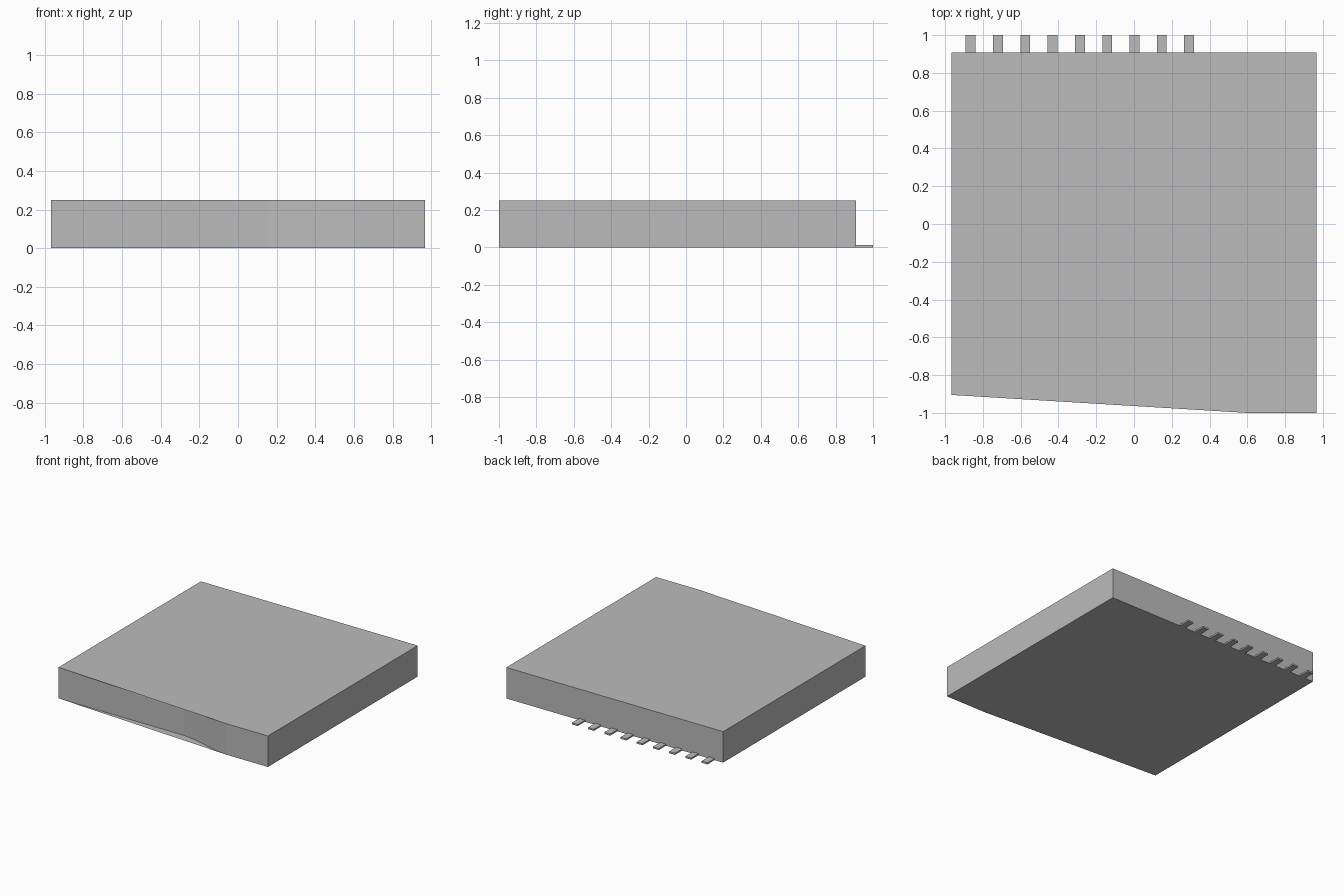
import bpy, bmesh

cube = bpy.data.objects.get("Cube")
if cube:
    bpy.data.objects.remove(cube, do_unlink=True)

HEIGHT = 0.25
BACK, SIDE = 0.908, 0.967

grey = bpy.data.materials.new("plain grey")
grey.use_nodes = True
colour = (0.5, 0.5, 0.5, 1)
grey.diffuse_color = colour
grey.node_tree.nodes["Principled BSDF"].inputs["Base Color"].default_value = colour


def finish(bm, name):
    mesh = bpy.data.meshes.new(name)
    bm.normal_update()
    bm.to_mesh(mesh)
    bm.free()
    mesh.materials.append(grey)
    obj = bpy.data.objects.new(name, mesh)
    bpy.context.collection.objects.link(obj)
    return obj


# Housing: the front wall steps forward on one side, between straight-edged plates
front = [(-SIDE, -0.905), (0.15, -0.905), (0.25, -0.918), (0.37, -0.95),
         (0.49, -0.985), (0.6, -1.0), (SIDE, -1.0)]
wall = front + [(SIDE, BACK), (-SIDE, BACK)]
plate = [front[0]] + front[5:] + wall[-2:]

bm = bmesh.new()
low = {p: bm.verts.new((*p, 0)) for p in wall}
high = {p: bm.verts.new((*p, HEIGHT)) for p in wall}
for a, b in zip(wall, wall[1:] + wall[:1]):
    bm.faces.new((low[a], low[b], high[b], high[a]))
bm.faces.new([high[p] for p in plate])
bm.faces.new([low[p] for p in reversed(plate)])
finish(bm, "housing")

# Row of flat contact pins along the back edge
for i in range(9):
    x = -0.865 + i * 0.1446
    bm = bmesh.new()
    bmesh.ops.create_cube(bm, size=1)
    bmesh.ops.scale(bm, vec=(0.052, 1.0 - BACK, 0.013), verts=bm.verts)
    bmesh.ops.translate(bm, vec=(x, (1.0 + BACK) / 2, 0.0065), verts=bm.verts)
    finish(bm, f"contact_pin_{i + 1}")
